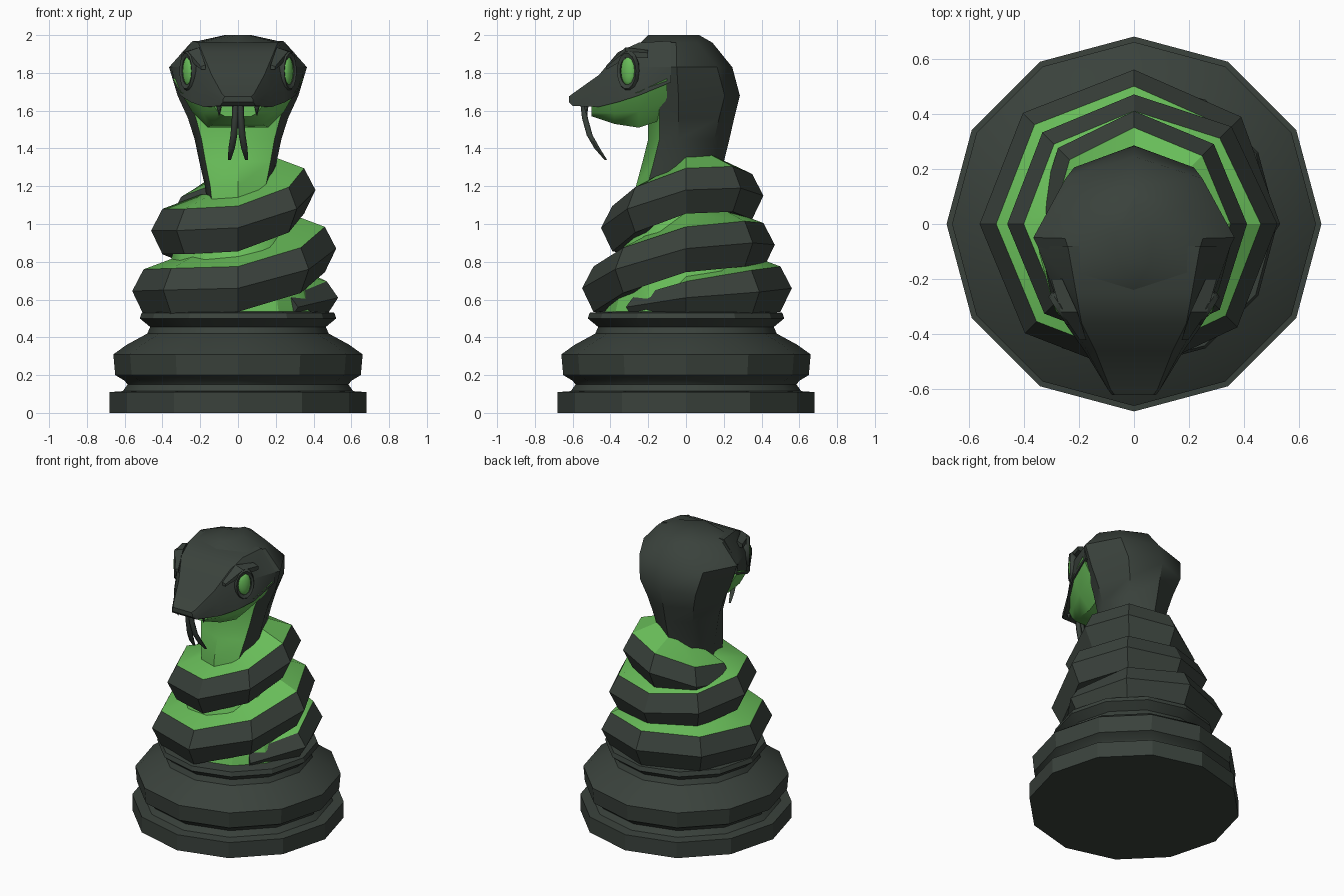
import bpy, bmesh, math
from mathutils import Vector, Matrix

if "Cube" in bpy.data.objects:
    bpy.data.objects.remove(bpy.data.objects["Cube"])


def material(name, rgb):
    m = bpy.data.materials.new(name)
    m.diffuse_color = (*rgb, 1)
    m.use_nodes = True
    m.node_tree.nodes["Principled BSDF"].inputs["Base Color"].default_value = m.diffuse_color
    return m


DARK = material("dark scales", (0.042, 0.054, 0.045))
GREEN = material("bright green", (0.14, 0.51, 0.10))


def finish(bm, name, mats, angle=28):
    bmesh.ops.recalc_face_normals(bm, faces=bm.faces)
    me = bpy.data.meshes.new(name)
    bm.to_mesh(me)
    bm.free()
    for m in mats:
        me.materials.append(m)
    ob = bpy.data.objects.new(name, me)
    bpy.context.collection.objects.link(ob)
    bpy.ops.object.select_all(action='DESELECT')
    ob.select_set(True)
    bpy.context.view_layer.objects.active = ob
    bpy.ops.object.shade_smooth_by_angle(angle=math.radians(angle))
    return ob


def loft(name, rings, mats, rule=None, angle=28):
    """Skin closed rings of points; rule(ring, segment) gives the material index."""
    bm = bmesh.new()
    vs = [[bm.verts.new(p) for p in r] for r in rings]
    n = len(rings[0])
    for i in range(len(vs) - 1):
        for j in range(n):
            k = (j + 1) % n
            f = bm.faces.new((vs[i][j], vs[i][k], vs[i + 1][k], vs[i + 1][j]))
            f.material_index = rule(i, j) if rule else 0
    bm.faces.new(vs[0])
    bm.faces.new(vs[-1])
    return finish(bm, name, mats, angle)


def lathe(name, profile, mat, sides=12):
    circle = [(math.sin(math.tau * k / sides), math.cos(math.tau * k / sides)) for k in range(sides)]
    return loft(name, [[(r * x, r * y, z) for x, y in circle] for r, z in profile], [mat])


def mirrored(half):
    """Close a right-hand half outline with its mirror image (x = 0 points kept once)."""
    return half + [(-x, y, z) for x, y, z in reversed(half) if x > 0]


# Turned pedestal
lathe("pedestal", [(0.68, 0), (0.68, 0.11), (0.61, 0.115), (0.585, 0.15), (0.60, 0.17),
                   (0.65, 0.20), (0.66, 0.31), (0.59, 0.36), (0.48, 0.42), (0.465, 0.455),
                   (0.52, 0.50), (0.51, 0.53), (0.40, 0.54)], DARK)

# Fill inside the coils
lathe("coil_core", [(0.44, 0.5), (0.33, 0.9), (0.22, 1.14)], GREEN)

# Coiled body: radius and height of the outer ridge every 45 degrees, from front right
coil = [(0.45, 0.56), (0.53, 0.61), (0.55, 0.64), (0.56, 0.66), (0.57, 0.66), (0.56, 0.645),
        (0.56, 0.65), (0.55, 0.66), (0.53, 0.76), (0.52, 0.87), (0.50, 0.90), (0.47, 0.89),
        (0.47, 0.92), (0.46, 0.965), (0.46, 0.965), (0.45, 0.98), (0.44, 1.08), (0.41, 1.18),
        (0.41, 1.19), (0.41, 1.15), (0.39, 1.07), (0.36, 1.03)]
section = [(-0.26, 0.19), (-0.06, 0.115), (0, 0), (-0.06, -0.125), (-0.26, -0.12)]
rings = []
for i, (r, z) in enumerate(coil):
    a = math.radians(45 * i - 45)
    s = 0.5 if i == 0 else 0.75 if i == 1 else 1
    rings.append([((r + dr) * math.cos(a), (r + dr) * math.sin(a), z + dz * s) for dr, dz in section])
loft("coiled_body", rings, [DARK, GREEN], lambda i, j: 1 if j == 0 else 0)

# Neck and hood: height, half width, front y, back y; green throat on the front
hood = [(1.08, 0.16, -0.27, 0.17), (1.20, 0.175, -0.265, 0.18), (1.33, 0.205, -0.23, 0.20),
        (1.45, 0.23, -0.20, 0.23), (1.56, 0.265, -0.20, 0.255), (1.68, 0.32, -0.20, 0.285),
        (1.83, 0.365, -0.23, 0.245), (1.96, 0.25, -0.24, 0.14), (2.0, 0.07, -0.20, 0.07)]
rings = [mirrored([(0, f, z), (0.84 * w, f + 0.06, z), (w, 0.3 * f + 0.02, z),
                   (0.68 * w, b - 0.08, z), (0, b, z)]) for z, w, f, b in hood]
loft("neck_and_hood", rings, [DARK, GREEN], lambda i, j: 1 if j in (0, 7) and i < 5 else 0, 40)

# Upper head: y, then (half width, z) of the crown, cheek and lip
head = [(-0.08, (0.24, 1.97), (0.35, 1.83), (0.34, 1.75)),
        (-0.25, (0.21, 1.96), (0.29, 1.83), (0.305, 1.68)),
        (-0.36, (0.19, 1.91), (0.225, 1.80), (0.25, 1.645)),
        (-0.46, (0.14, 1.79), (0.17, 1.71), (0.18, 1.62)),
        (-0.60, (0.085, 1.69), (0.095, 1.66), (0.095, 1.625)),
        (-0.62, (0.07, 1.675), (0.08, 1.66), (0.08, 1.645))]
rings = [mirrored([(w, y, z) for w, z in pts]) for y, *pts in head]
loft("upper_head", rings, [DARK])

# Lower jaw: y, top z, top half width, bottom z, bottom half width
jaw = [(-0.10, 1.77, 0.345, 1.56, 0.18), (-0.25, 1.70, 0.305, 1.51, 0.16),
       (-0.38, 1.66, 0.23, 1.53, 0.13), (-0.50, 1.63, 0.13, 1.57, 0.07)]
rings = [mirrored([(tw, y, tz), (0.8 * tw, y, 0.5 * (tz + bz) - 0.01), (bw, y, bz)])
         for y, tz, tw, bz, bw in jaw]
loft("lower_jaw", rings, [GREEN], None, 40)


def tube(name, path, mat, sides=6):
    """Tapered tube along (x, y, z, radius) points running mostly downwards."""
    rings = [[(x + r * math.cos(math.tau * k / sides), y + r * math.sin(math.tau * k / sides), z)
              for k in range(sides)] for x, y, z, r in path]
    loft(name, rings, [mat], None, 65)


def eye_part(name, side, size, mat, ring):
    """Disc-like part on the cheek, facing outwards and forwards."""
    bm = bmesh.new()
    if ring:
        # Rounded lid ring with its axis along local x
        n, m = 14, 5
        vs = [[bm.verts.new((0.8 * math.sin(math.tau * b / m),
                             (1 + 0.22 * math.cos(math.tau * b / m)) * math.cos(math.tau * a / n),
                             (1 + 0.22 * math.cos(math.tau * b / m)) * math.sin(math.tau * a / n)))
               for b in range(m)] for a in range(n)]
        for a in range(n):
            for b in range(m):
                c, d = (a + 1) % n, (b + 1) % m
                bm.faces.new((vs[a][b], vs[c][b], vs[c][d], vs[a][d]))
    else:
        bmesh.ops.create_uvsphere(bm, u_segments=12, v_segments=8, radius=1)
    bm.transform(Matrix.Translation((0.262 * side, -0.305, 1.81))
                 @ Matrix.Rotation(math.radians(-33 * side), 4, 'Z') @ Matrix.Diagonal((*size, 1)))
    finish(bm, name, [mat], 50)


for side, label in ((1, "right"), (-1, "left")):
    # Eye, lid, brow ridge, fang and tongue fork on each side
    eye_part(label + "_eye", side, (0.025, 0.045, 0.078), GREEN, False)
    eye_part(label + "_eyelid", side, (0.025, 0.056, 0.09), DARK, True)
    brow = [(0.28, -0.20, 1.90, 0.02), (0.235, -0.32, 1.905, 0.03), (0.185, -0.42, 1.83, 0.012)]
    loft(label + "_brow", [[(side * (x + dx * r), y, z + dz * r)
                            for dx, dz in ((1, -1), (1, 0.3), (-1, 1), (-1, -1))]
                           for x, y, z, r in brow], [DARK])
    tube(label + "_fang", [(0.10 * side, -0.53, 1.64, 0.018), (0.10 * side, -0.525, 1.575, 0.002)], DARK)
    tube(label + "_tongue_fork", [(0.012 * side, -0.545, 1.65, 0.018), (0.015 * side, -0.535, 1.56, 0.018),
                                  (0.022 * side, -0.51, 1.47, 0.018), (0.034 * side, -0.47, 1.40, 0.017),
                                  (0.045 * side, -0.425, 1.34, 0.008)], DARK)
